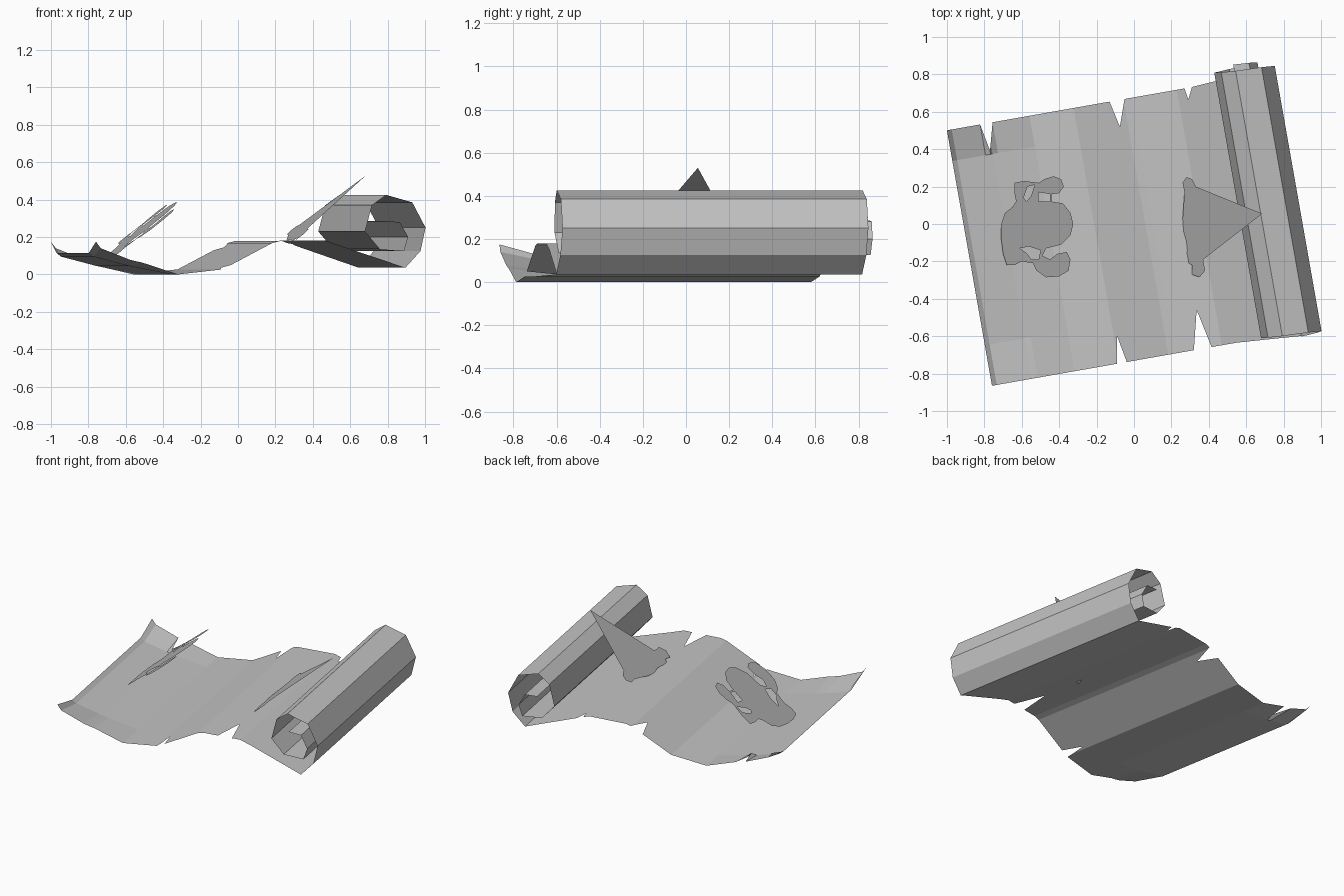
import bpy, bmesh, math

if "Cube" in bpy.data.objects:
    bpy.data.objects.remove(bpy.data.objects["Cube"])

A = math.radians(10)
CA, SA = math.cos(A), math.sin(A)


def material(name, v):
    m = bpy.data.materials.new(name)
    m.diffuse_color = (v, v, v, 1)
    m.use_nodes = True
    m.node_tree.nodes["Principled BSDF"].inputs["Base Color"].default_value = m.diffuse_color
    return m


PAPER = material("paper grey", 0.55)
EMBLEM = material("emblem grey", 0.45)


def finish(name, bm, mat):
    me = bpy.data.meshes.new(name)
    bm.to_mesh(me)
    bm.free()
    me.materials.append(mat)
    ob = bpy.data.objects.new(name, me)
    bpy.context.collection.objects.link(ob)
    return ob


def turn(u, v, z):
    return (u * CA - v * SA, u * SA + v * CA, z)


def strip(name, rows):
    """Sheet through rows of points, each row running across the paper."""
    bm = bmesh.new()
    vs = [[bm.verts.new(turn(*p)) for p in row] for row in rows]
    for a, b in zip(vs, vs[1:]):
        for i in range(len(a) - 1):
            bm.faces.new((a[i], b[i], b[i + 1], a[i + 1]))
    return finish(name, bm, PAPER)


# Wavy unrolled part of the sheet: profile along its length
profile = [(-.898, .115), (-.872, .095), (-.68, .045), (-.45, 0), (-.21, .027),
           (.06, .168), (.10, .178), (.35, .18), (.777, .036)]
# Torn notches: (start, tip, end, tip width position)
back_tears = [(-.718, -.69, -.65, .52), (-.015, .016, .066, .525), (.392, .401, .432, .604)]
front_tears = [(-.218, -.193, -.166, -.575), (.198, .25, .294, -.511)]


def height(u):
    for (a, za), (b, zb) in zip(profile, profile[1:]):
        if u <= b:
            return za + (zb - za) * (u - a) / (b - a)
    return profile[-1][1]


def edge(u, base, tears):
    for a, t, b, tip in tears:
        if a < u < b:
            f = (u - a) / (t - a) if u <= t else (b - u) / (b - t)
            return base + (tip - base) * f
    return base


stations = sorted({p[0] for p in profile} | {u for t in back_tears + front_tears for u in t[:3]})
rows = []
for u in stations:
    z = height(u)
    grow = max(0, (u - .43) / .35) * .025
    lo = edge(u, -.72 - grow, front_tears)
    hi = edge(u, .667 + grow, back_tears)
    lift = .06 if u < -.89 else .045 if u < -.86 else .025 if u < -.6 else 0
    rows.append([(u, lo, z + lift), (u, -.5, z), (u, .5, z), (u, hi, z + lift)])
strip("unrolled_sheet", rows)

# Rolled end: a faceted spiral drifting slightly towards the back
spiral = [(.777, .036), (.86, .125), (.888, .25), (.817, .385), (.677, .425), (.60, .37),
          (.563, .23), (.645, .135), (.777, .125), (.80, .20), (.755, .28), (.67, .285)]
rows = []
for i, (u, z) in enumerate(spiral):
    d = i / (len(spiral) - 1) * .055
    rows.append([(u, -.748 + d, z), (u, .692 + d, z)])
strip("rolled_end", rows)


def plate(name, loops, plane):
    """Flat cut-out from top-view outlines (hundredths), laid on a sloping plane."""
    bm = bmesh.new()
    for pts in loops:
        vs = [bm.verts.new((x / 100, y / 100, 0)) for x, y in pts]
        for i in range(len(vs)):
            bm.edges.new((vs[i - 1], vs[i]))
    bmesh.ops.triangle_fill(bm, edges=bm.edges[:], use_beauty=True, use_dissolve=False,
                            normal=(0, 0, 1))
    z0, sx, sy = plane
    for v in bm.verts:
        v.co.z = z0 + sx * v.co.x + sy * v.co.y
    return finish(name, bm, EMBLEM)


# Skull-shaped emblem with openings
skull = [(-71, -8), (-71, 0), (-69, 6), (-65, 9), (-63, 12), (-64, 17), (-64, 22), (-59, 23),
         (-51, 22), (-48, 24), (-43, 25.5), (-39, 24), (-37.5, 20), (-40, 16.5), (-44, 16),
         (-44, 12), (-38, 11), (-34, 6), (-32.5, 0), (-34, -6), (-39, -11), (-47, -13),
         (-49, -17), (-45, -19), (-41, -16), (-36, -15), (-34, -19), (-35, -25), (-40, -28),
         (-47, -28.5), (-52, -25), (-54, -21), (-60, -20), (-64, -22), (-68, -22), (-70, -16)]
openings = [[(-57, 20), (-53, 21), (-55, 15), (-57.5, 12), (-59, 14)],
            [(-51, 17), (-45, 16), (-45, 12), (-51, 12)],
            [(-61, -13), (-56, -12), (-50, -14), (-51, -19), (-55, -19), (-57, -16)]]
plate("skull_emblem", [skull] + openings, (.25 + .39, .78, .13))

# Pointed emblem with a scalloped base
pointer = [(68.5, 5.5), (33, 20), (31, 24), (28, 25), (26, 22), (27, 17), (26.5, 10), (26, 3),
           (26.5, -4), (28, -9), (28.5, -14), (28, -20), (31, -22), (31, -27), (35, -28.5),
           (38, -25), (37, -19)]
plate("pointer_emblem", [pointer], (.53 - .8 * .685 - .14 * .055, .8, .14))
